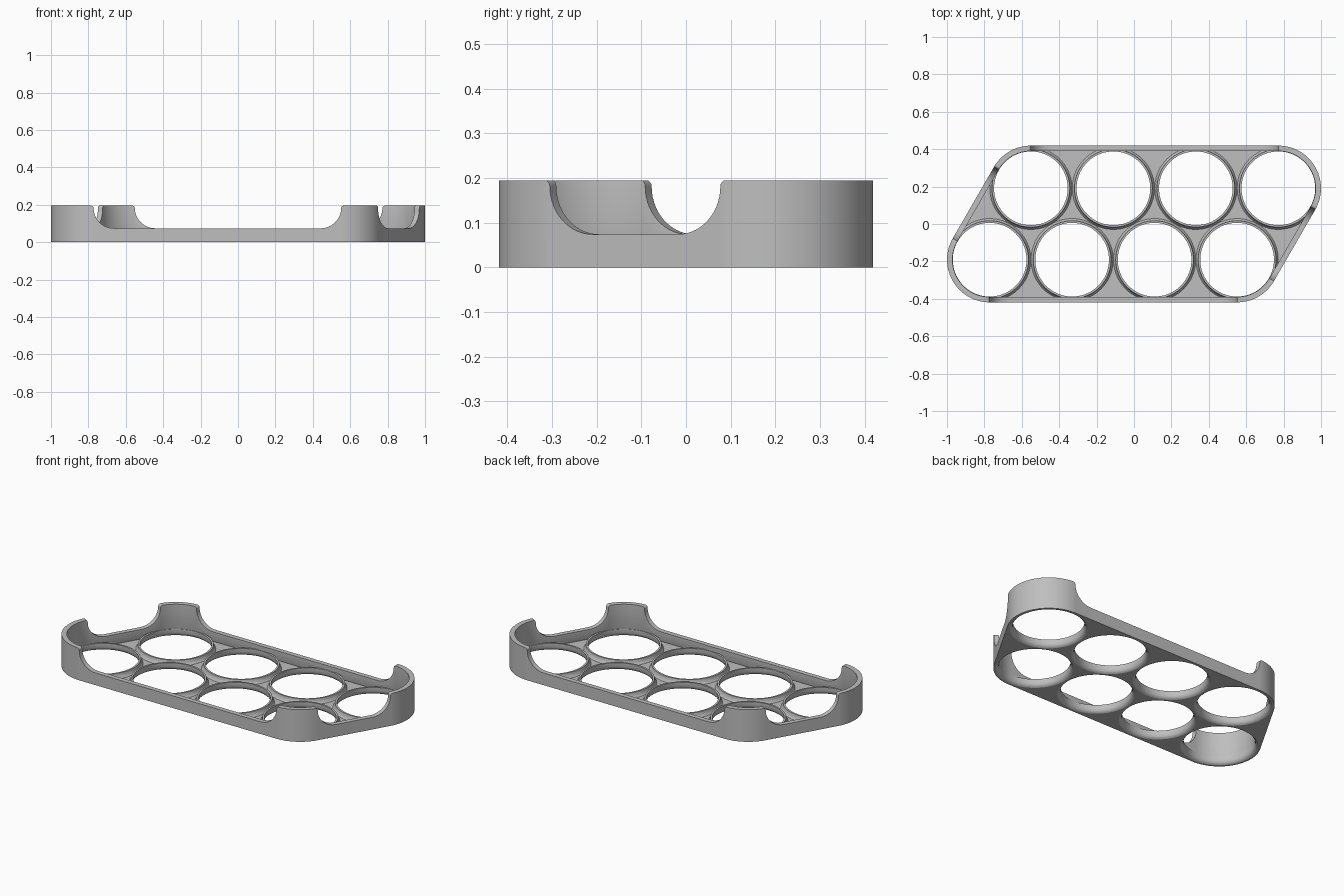
import bpy, bmesh, math
from mathutils import Vector

cube = bpy.data.objects.get("Cube")
if cube:
    bpy.data.objects.remove(cube)

PITCH = 0.441                      # spacing of the holes, packed as triangles
ROW = PITCH * math.sqrt(3) / 4     # half the distance between the two rows
OUTER, INNER, FLARE, HOLE = 0.228, 0.199, 0.215, 0.197
LOW, HIGH, SCOOP, LIP = 0.074, 0.195, 0.11, 0.014
FLOOR = 0.015
CORNERS = [Vector((i * PITCH, s * ROW)) for i, s in
           ((-1.75, -1), (1.25, -1), (1.75, 1), (-1.25, 1))]
CENTRES = [Vector(((i - 1.5 + s / 4) * PITCH, s * ROW)) for s in (-1, 1) for i in range(4)]

grey = bpy.data.materials.new("grey_plastic")
grey.use_nodes = True
grey.diffuse_color = (0.52, 0.52, 0.52, 1)
grey.node_tree.nodes["Principled BSDF"].inputs["Base Color"].default_value = grey.diffuse_color


def make(name, bm, smooth=True):
    bmesh.ops.recalc_face_normals(bm, faces=bm.faces)
    mesh = bpy.data.meshes.new(name)
    bm.to_mesh(mesh)
    bm.free()
    mesh.materials.append(grey)
    ob = bpy.data.objects.new(name, mesh)
    bpy.context.collection.objects.link(ob)
    bpy.ops.object.select_all(action='DESELECT')
    ob.select_set(True)
    bpy.context.view_layer.objects.active = ob
    if smooth:
        bpy.ops.object.shade_smooth_by_angle(angle=math.radians(32))
    return ob


def wall_height(d):
    """Height at distance d past a corner arc: rounded lip, then a concave scoop."""
    if d <= -LIP:
        return HIGH
    if d <= 0:
        return HIGH - LIP * (1 - math.sqrt(max(0, 1 - (d / LIP + 1) ** 2)))
    t = max(0, 1 - d / SCOOP)
    return LOW + (HIGH - LIP - LOW) * (1 - math.sqrt(1 - t * t))


def outline():
    """Rounded parallelogram as (spine point, outward direction, wall height)."""
    path = []
    lip = [LIP / OUTER * (1 - math.sin(math.pi / 2 * i / 4)) for i in range(5)]
    scoop = [SCOOP * (1 - math.cos(math.pi / 2 * i / 14)) for i in range(1, 15)]
    for k, c in enumerate(CORNERS):
        nxt, prev = CORNERS[(k + 1) % 4], CORNERS[k - 1]
        run, came = (nxt - c).normalized(), (c - prev).normalized()
        start = math.atan2(-came.x, came.y)
        sweep = came.angle(run)
        # corner arc, closely stepped at both lips
        first, last = lip[0], sweep - lip[0]
        arc = [first + (last - first) * i / 24 for i in range(1, 24)]
        for a in lip[::-1] + arc + [sweep - b for b in lip]:
            normal = Vector((math.cos(start + a), math.sin(start + a)))
            path.append((c, normal, wall_height(-min(a, sweep - a) * OUTER)))
        # straight side with a scoop at each end
        length = (nxt - c).length
        for along, d in [(d, d) for d in scoop] + [(length - d, d) for d in scoop[::-1]]:
            path.append((c + run * along, Vector((run.y, -run.x)), wall_height(d)))
    return path


def sweep_section(bm, loops):
    """Join closed cross-sections into a closed band."""
    for a, b in zip(loops, loops[1:] + loops[:1]):
        for j in range(len(a)):
            k = (j + 1) % len(a)
            bm.faces.new((a[j], b[j], b[k], a[k]))


def outer_wall():
    bm = bmesh.new()
    loops = []
    for p, n, h in outline():
        section = ((OUTER, 0), (OUTER, h), (INNER, h), (INNER, 0.02), (0.204, 0.008), (FLARE, 0))
        loops.append([bm.verts.new((*(p + n * r), z)) for r, z in section])
    sweep_section(bm, loops)
    make("outer_wall", bm)


def floor_plate():
    # thin sheet that runs into the wall
    bm = bmesh.new()
    rims = [[bm.verts.new((*(p + n * 0.22), z)) for p, n, h in outline()] for z in (0, FLOOR)]
    for rim in rims:
        bm.faces.new(rim)
    for i in range(len(rims[0])):
        bm.faces.new((rims[0][i - 1], rims[0][i], rims[1][i], rims[1][i - 1]))
    plate = make("floor_plate", bm, False)
    # eight round holes
    bm = bmesh.new()
    for c in CENTRES:
        made = bmesh.ops.create_cone(bm, cap_ends=True, segments=72, radius1=FLARE,
                                     radius2=FLARE, depth=0.2)
        bmesh.ops.translate(bm, vec=(*c, 0), verts=made["verts"])
    cutter = make("hole_cutter", bm, False)
    cutter.hide_render = True
    bpy.context.view_layer.objects.active = plate
    cut = plate.modifiers.new("holes", 'BOOLEAN')
    cut.object = cutter
    cut.solver = 'EXACT'
    bpy.ops.object.modifier_apply(modifier=cut.name)
    bpy.data.objects.remove(cutter)


def hole_collar(name, centre):
    # flared below, upright lip above, filleted into the floor
    profile = ((FLARE, 0), (0.207, 0.004), (0.201, 0.011), (HOLE, 0.022), (HOLE, 0.045),
               (0.208, 0.045), (0.21, 0.032), (0.214, 0.022), (0.22, FLOOR), (FLARE, 0.012))
    bm = bmesh.new()
    loops = []
    for i in range(72):
        a = 2 * math.pi * i / 72
        loops.append([bm.verts.new((centre.x + r * math.cos(a), centre.y + r * math.sin(a), z))
                      for r, z in profile])
    sweep_section(bm, loops)
    make(name, bm)


outer_wall()
floor_plate()
for i, c in enumerate(CENTRES):
    hole_collar(f"hole_collar_{i + 1}", c)
